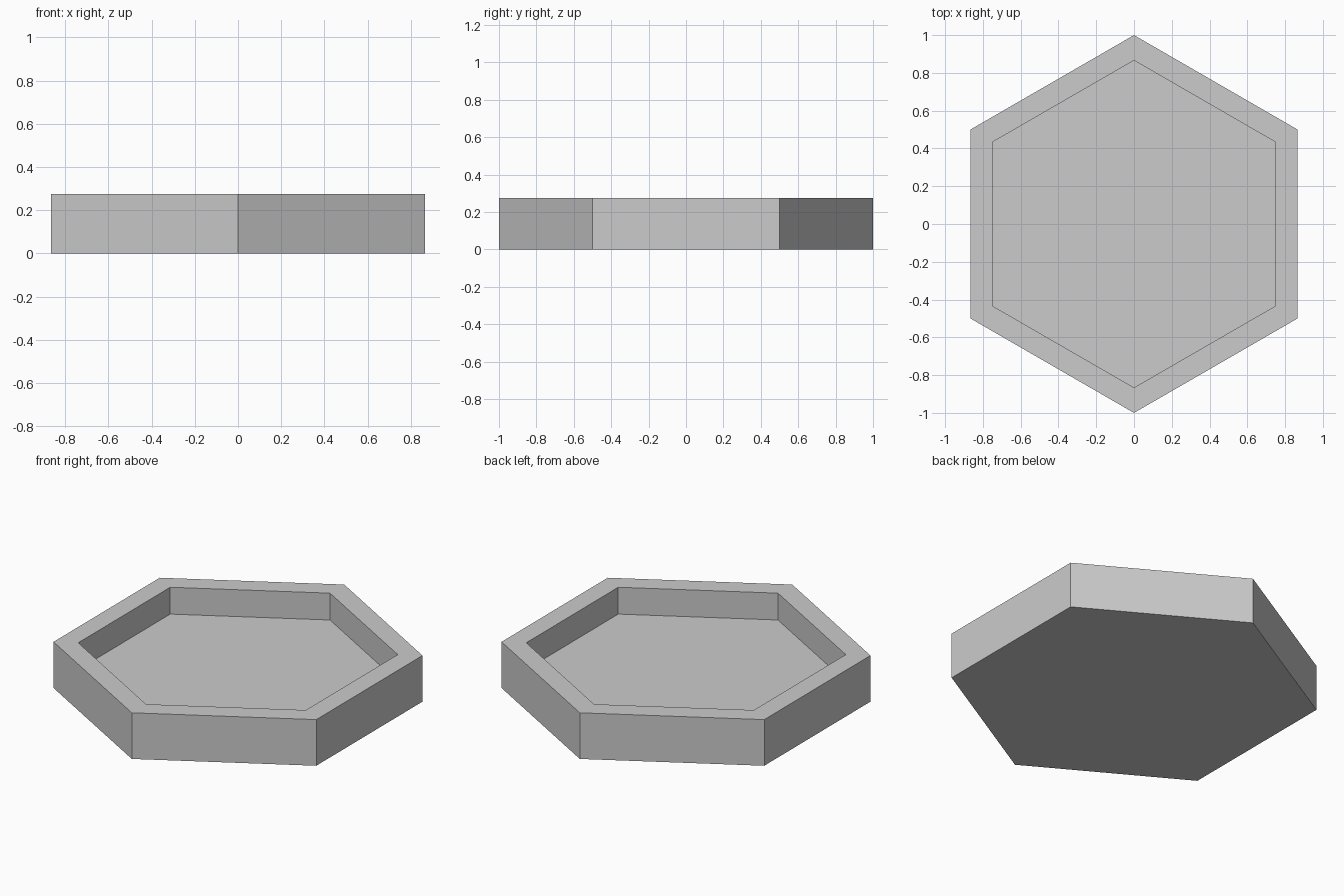
import bpy
import bmesh
import math

cube = bpy.data.objects.get("Cube")
if cube:
    bpy.data.objects.remove(cube, do_unlink=True)

HEIGHT = 0.275
FLOOR = 0.115
OUTER = 1.0
INNER = 0.866

grey = bpy.data.materials.new("plain grey")
grey.use_nodes = True
colour = (0.6, 0.6, 0.6, 1.0)
grey.diffuse_color = colour
grey.node_tree.nodes["Principled BSDF"].inputs["Base Color"].default_value = colour


def hex_ring(bm, radius, z):
    """Six vertices with a corner pointing along y."""
    angles = [math.radians(90 + 60 * i) for i in range(6)]
    return [bm.verts.new((radius * math.cos(a), radius * math.sin(a), z)) for a in angles]


# Hexagonal tray: underside, outer wall, rim, inner wall and recessed floor
bm = bmesh.new()
profile = [(OUTER, 0), (OUTER, HEIGHT), (INNER, HEIGHT), (INNER, FLOOR)]
rings = [hex_ring(bm, r, z) for r, z in profile]
for low, high in zip(rings, rings[1:]):
    for i in range(6):
        j = (i + 1) % 6
        bm.faces.new((low[i], low[j], high[j], high[i]))
bm.faces.new(reversed(rings[0]))
bm.faces.new(rings[-1])
bmesh.ops.recalc_face_normals(bm, faces=bm.faces)

mesh = bpy.data.meshes.new("hexagonal_tray")
bm.to_mesh(mesh)
bm.free()
mesh.materials.append(grey)
tray = bpy.data.objects.new("hexagonal_tray", mesh)
bpy.context.collection.objects.link(tray)
